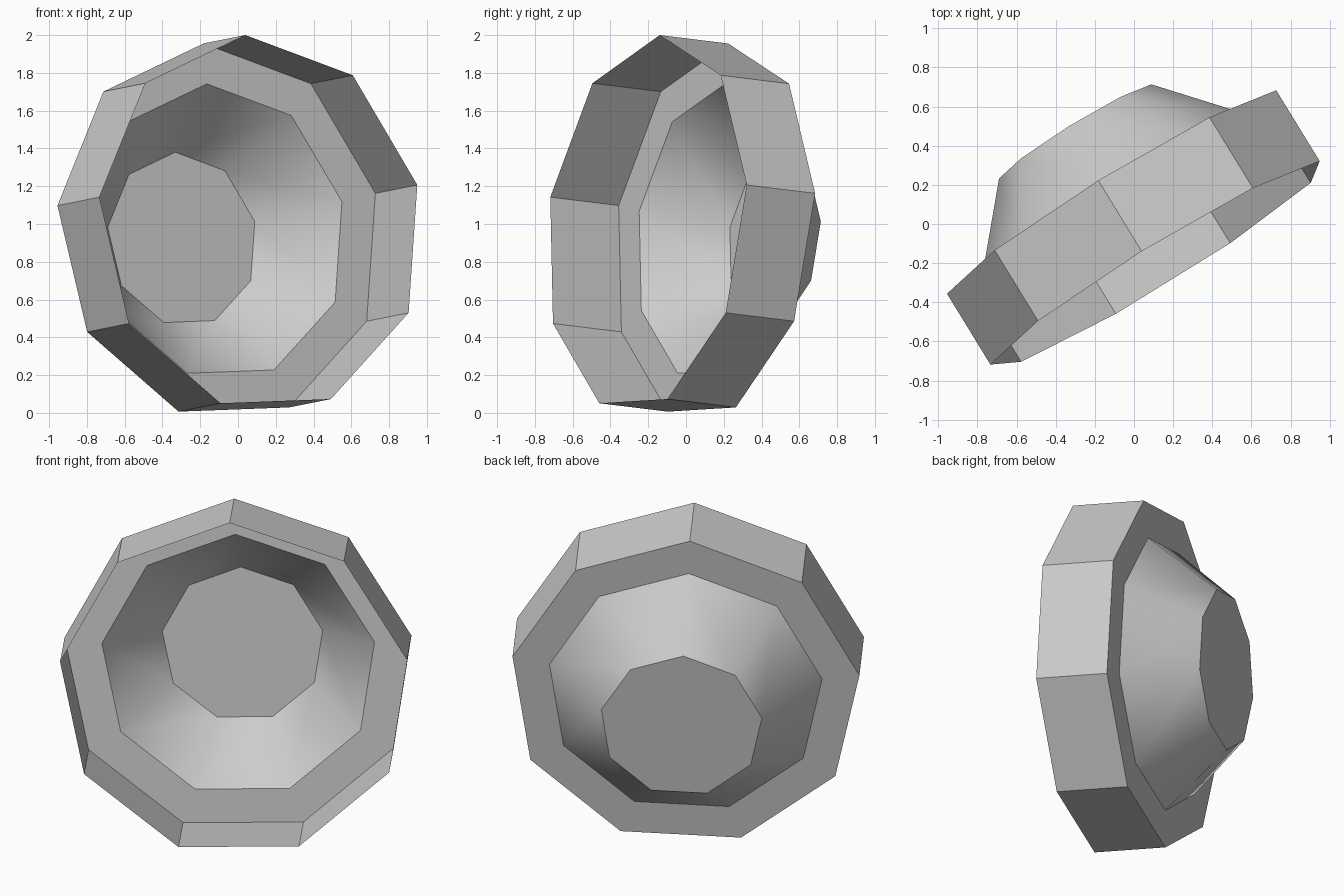
import bpy
import bmesh
from math import radians, sin, cos
from mathutils import Vector, Matrix

cube = bpy.data.objects.get("Cube")
if cube:
    bpy.data.objects.remove(cube)

grey = bpy.data.materials.new("plain_grey")
grey.use_nodes = True
colour = (0.6, 0.6, 0.6, 1)
grey.diffuse_color = colour
grey.node_tree.nodes["Principled BSDF"].inputs["Base Color"].default_value = colour

SIDES = 9
# Profile as (radius, depth behind the open mouth): mouth, shoulder, ledge, base
PROFILE = [(1.005, 0), (1.005, 0.427), (0.79, 0.427), (0.465, 0.80)]

# Nine-sided open dish: straight wall, flat ledge, tapered bowl, flat base
bm = bmesh.new()
rings = []
for radius, depth in PROFILE:
    angles = [radians(360 / SIDES * i) for i in range(SIDES)]
    rings.append([bm.verts.new((radius * cos(a), radius * sin(a), -depth)) for a in angles])
for upper, lower in zip(rings, rings[1:]):
    for i in range(SIDES):
        j = (i + 1) % SIDES
        bm.faces.new((upper[i], upper[j], lower[j], lower[i]))
bm.faces.new(rings[-1])
bmesh.ops.recalc_face_normals(bm, faces=bm.faces)

mesh = bpy.data.meshes.new("dish")
bm.to_mesh(mesh)
bm.free()
mesh.materials.append(grey)
dish = bpy.data.objects.new("dish", mesh)
bpy.context.collection.objects.link(dish)

# Stand the dish on its edge, mouth turned to the front left
axis = Vector((0.52, -0.848, 0.104)).normalized()
up = Vector((-0.082, 0.071, 0.995))
up = (up - axis * up.dot(axis)).normalized()
side = axis.cross(up)
turn = Matrix((up, side, axis)).transposed().to_4x4()
mesh.transform(Matrix.Translation((0.122, -0.211, 1.001)) @ turn)

# Smooth the taper, keep the wall corners sharp
bpy.ops.object.select_all(action="DESELECT")
dish.select_set(True)
bpy.context.view_layer.objects.active = dish
bpy.ops.object.shade_smooth_by_angle(angle=radians(35))
